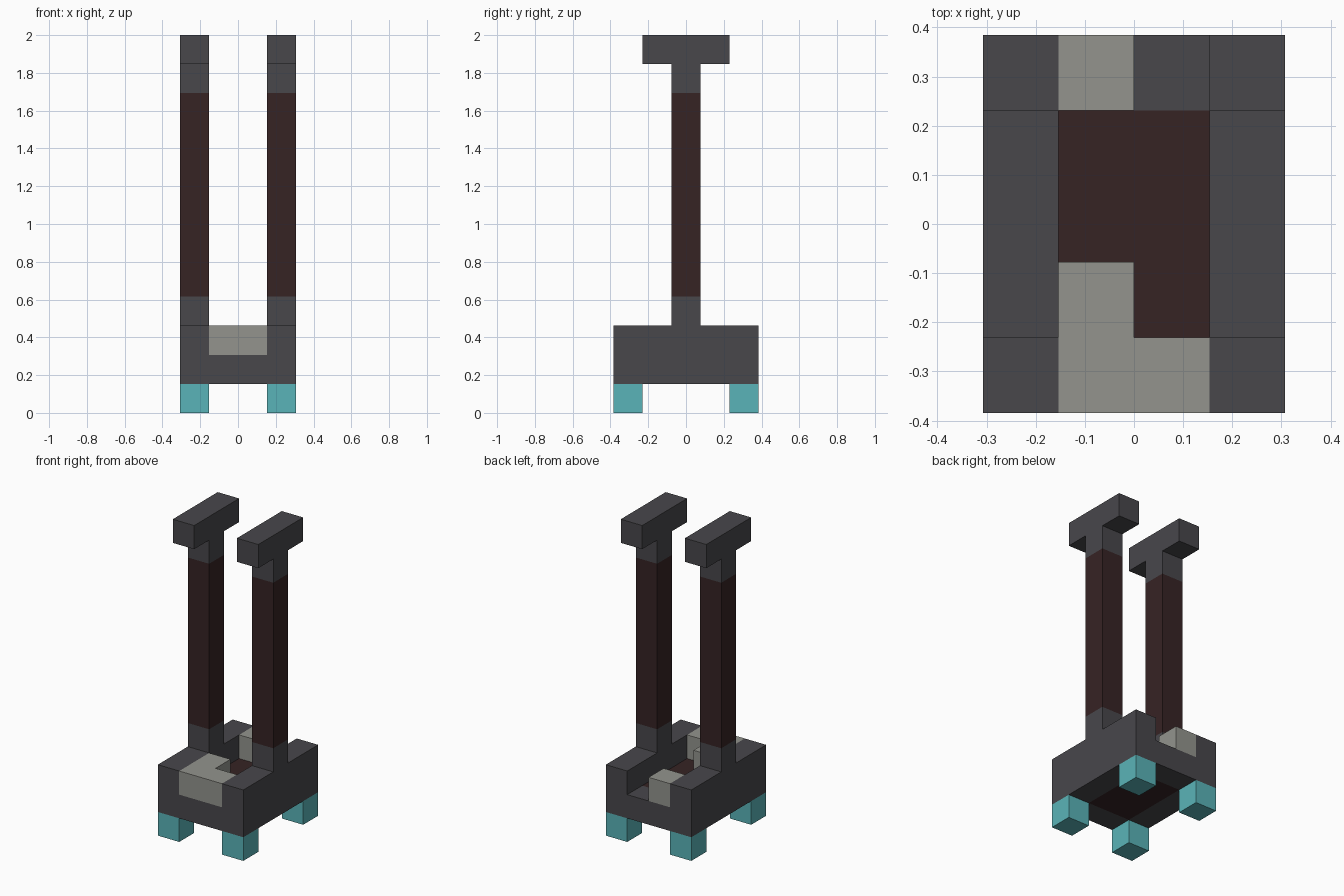
import bpy, bmesh

cube = bpy.data.objects.get("Cube")
if cube:
    bpy.data.objects.remove(cube, do_unlink=True)

U = 2 / 13  # one block


def material(name, rgb):
    """Flat colour from 0-255 display values."""
    lin = [((c / 255 + 0.055) / 1.055) ** 2.4 for c in rgb] + [1]
    m = bpy.data.materials.new(name)
    m.use_nodes = True
    m.diffuse_color = lin
    m.node_tree.nodes["Principled BSDF"].inputs["Base Color"].default_value = lin
    return m


iron = material("dark iron", (72, 71, 75))
wood = material("dark wood", (54, 35, 36))
stone = material("pale stone", (147, 148, 141))
teal = material("teal", (90, 180, 184))

PLACE = {
    "x": lambda a, b, c: (c, a, b),
    "y": lambda a, b, c: (a, c, b),
    "z": lambda a, b, c: (a, b, c),
}


def prism(name, profile, axis, stations, mats, rule=None):
    """Extrude a profile along an axis, with a ring at each station."""
    bm = bmesh.new()
    rings = [[bm.verts.new([v * U for v in PLACE[axis](a, b, c)]) for a, b in profile]
             for c in stations]
    n = len(profile)
    for r, s in zip(rings, rings[1:]):
        for i in range(n):
            j = (i + 1) % n
            bm.faces.new((r[i], r[j], s[j], s[i]))
    bm.faces.new(rings[0])
    bm.faces.new(rings[-1])
    bmesh.ops.recalc_face_normals(bm, faces=bm.faces)
    bm.normal_update()
    if rule:
        for f in bm.faces:
            f.material_index = rule(f)
    me = bpy.data.meshes.new(name)
    bm.to_mesh(me)
    bm.free()
    for m in mats:
        me.materials.append(m)
    ob = bpy.data.objects.new(name, me)
    bpy.context.collection.objects.link(ob)
    return ob


def box(name, x, y, z, mat):
    profile = [(x[0], y[0]), (x[1], y[0]), (x[1], y[1]), (x[0], y[1])]
    return prism(name, profile, "z", z, [mat])


# Base: trough with raised side rails and a wooden floor panel
trough = [(-2, 1), (-1, 1), (1, 1), (2, 1), (2, 3),
          (1, 3), (1, 2), (-1, 2), (-1, 3), (-2, 3)]


def floor_rule(f):
    c = f.calc_center_median() / U
    return int(abs(f.normal.z) > 0.9 and abs(c.x) < 1 and abs(c.y) < 1.5)


prism("base", trough, "y", (-2.5, -1.5, 1.5, 2.5), [iron, wood], floor_rule)

# Stone blocks lying in the trough
step = [(-1, -2.5), (1, -2.5), (1, -1.5), (0, -1.5), (0, -0.5), (-1, -0.5)]
prism("front_stones", step, "z", (2, 3), [stone])
box("back_stone", (-1, 0), (1.5, 2.5), (2, 3), stone)

# Posts with T-shaped heads, and feet, on both sides
head = [(-0.5, 11), (0.5, 11), (0.5, 12), (1.5, 12),
        (1.5, 13), (-1.5, 13), (-1.5, 12), (-0.5, 12)]
for side, x in (("left", (1, 2)), ("right", (-2, -1))):
    box(side + "_post_socket", x, (-0.5, 0.5), (3, 4), iron)
    box(side + "_post", x, (-0.5, 0.5), (4, 11), wood)
    prism(side + "_post_head", head, "x", x, [iron])
    for end, y in (("front", (-2.5, -1.5)), ("back", (1.5, 2.5))):
        box(f"{end}_{side}_foot", x, y, (0, 1), teal)
